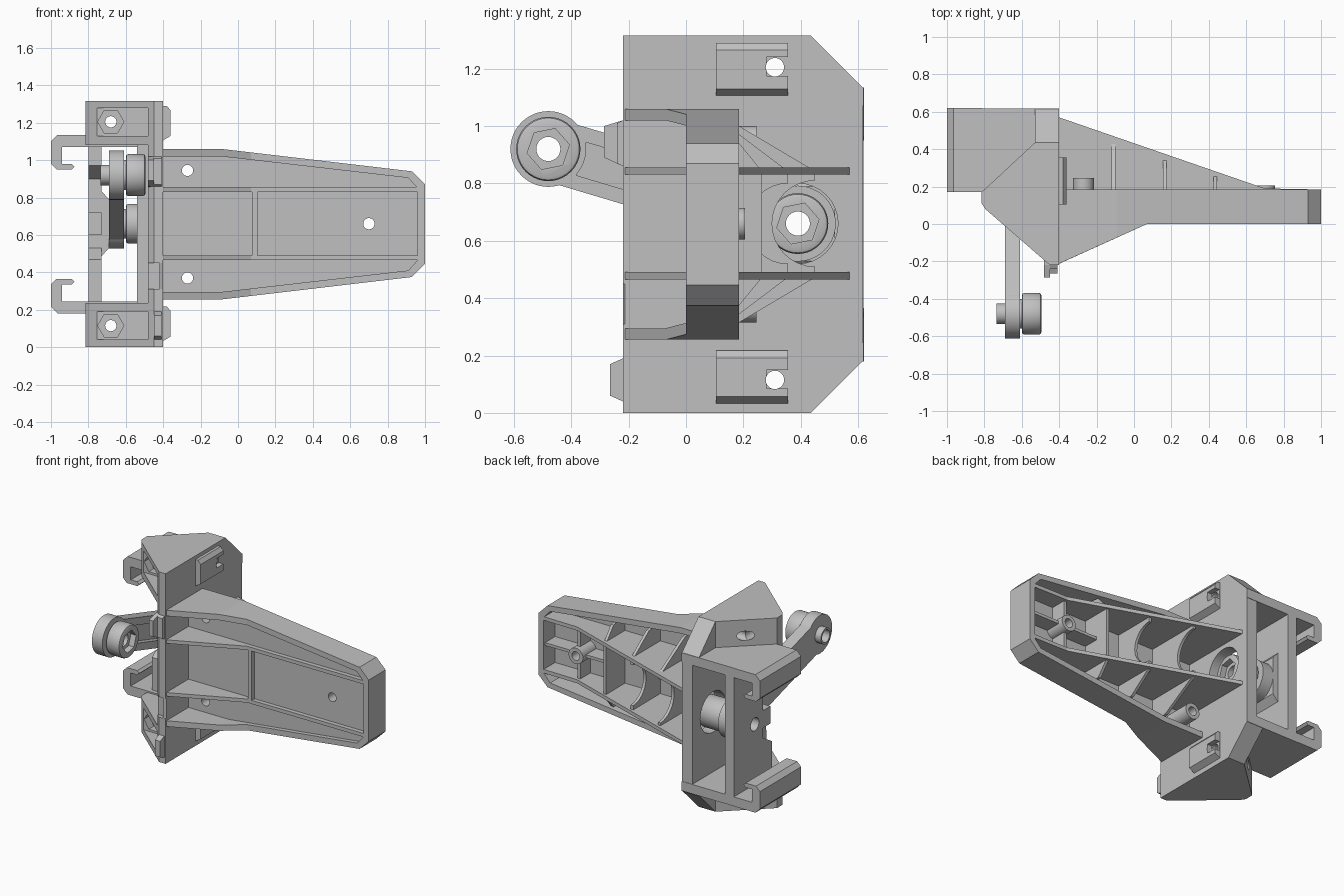
import bpy, bmesh
from math import cos, sin, pi, atan2, radians

if "Cube" in bpy.data.objects:
    bpy.data.objects.remove(bpy.data.objects["Cube"])

grey = bpy.data.materials.new("plain_grey")
grey.use_nodes = True
grey.diffuse_color = (0.53, 0.53, 0.53, 1)
grey.node_tree.nodes["Principled BSDF"].inputs["Base Color"].default_value = (0.53, 0.53, 0.53, 1)

MID = 0.6575  # mirror height


def prism(name, pts, a, b, axis):
    """Extrude a 2D outline from a to b along one axis."""
    place = {"x": lambda p, t: (t, p[0], p[1]),
             "y": lambda p, t: (p[0], t, p[1]),
             "z": lambda p, t: (p[0], p[1], t)}[axis]
    bm = bmesh.new()
    lo = [bm.verts.new(place(p, a)) for p in pts]
    hi = [bm.verts.new(place(p, b)) for p in pts]
    bm.faces.new(lo)
    bm.faces.new(hi)
    for i in range(len(pts)):
        j = (i + 1) % len(pts)
        bm.faces.new((lo[i], lo[j], hi[j], hi[i]))
    bmesh.ops.recalc_face_normals(bm, faces=bm.faces)
    mesh = bpy.data.meshes.new(name)
    bm.to_mesh(mesh)
    bm.free()
    mesh.materials.append(grey)
    ob = bpy.data.objects.new(name, mesh)
    bpy.context.collection.objects.link(ob)
    return ob


def cyl(name, c, r, a, b, axis, n=32, turn=0.0):
    ring = [(c[0] + r * cos(turn + 2 * pi * i / n), c[1] + r * sin(turn + 2 * pi * i / n))
            for i in range(n)]
    return prism(name, ring, a, b, axis)


def box(name, x, y, z):
    return prism(name, [(x[0], y[0]), (x[1], y[0]), (x[1], y[1]), (x[0], y[1])], z[0], z[1], "z")


def activate(ob):
    bpy.ops.object.select_all(action="DESELECT")
    ob.select_set(True)
    bpy.context.view_layer.objects.active = ob


def boolean(ob, others, operation):
    activate(ob)
    for c in others:
        mod = ob.modifiers.new("boolean", "BOOLEAN")
        mod.operation, mod.solver, mod.object = operation, "EXACT", c
        bpy.ops.object.modifier_apply(modifier=mod.name)
        bpy.data.objects.remove(c)
    return ob


def cut(ob, *cutters):
    return boolean(ob, cutters, "DIFFERENCE")


def smooth(ob):
    activate(ob)
    bpy.ops.object.shade_smooth_by_angle(angle=radians(30))
    return ob


def flip(pts):
    return [(p[0], 2 * MID - p[1]) for p in pts]


def both(pts):
    return (("upper", pts), ("lower", flip(pts)))


PIVOT, WHEEL = (0.39, 0.66), (-0.48, 0.92)
front_slope = [(-0.95, 0.21), (-0.45, -0.22), (-0.45, -0.5), (-0.95, -0.5)]

# Side plate of the carriage
half = [(-0.22, 1.315), (0.435, 1.315), (0.615, 1.135)]
plate = prism("side_plate", half + flip(half)[::-1], -0.48, -0.4, "x")
cut(plate, prism("c", front_slope, -0.1, 1.5, "z"),
    cyl("c", PIVOT, 0.14, -0.6, -0.3, "x"),
    box("c", (-0.5, -0.3), (-0.3, -0.19), (0.31, 0.45)))
smooth(plate)
box("inner_web", (-0.54, -0.47), (0.0, 0.22), (0.2, 1.1))

# End caps with a triangular pocket, hex nut seat and screw holes
cap_outline = [(-0.815, 0.17), (-0.53, 0.435), (-0.4, 0.435), (-0.4, -0.2),
               (-0.45, -0.22), (-0.795, 0.08), (-0.815, 0.11)]
pocket = [(-0.76, 0.045), (-0.48, 0.045), (-0.48, -0.4), (-0.76, -0.4)]
wedge = [(0.3, 1.08), (0.3, 1.315), (0.435, 1.315), (0.615, 1.135), (0.615, 1.08)]
pad = [(-0.41, 1.1), (-0.36, 1.13), (-0.36, 1.265), (-0.38, 1.29), (-0.41, 1.29)]
for side, lo, hi, z in (("upper", 1.08, 1.315, 1.205), ("lower", 0, 0.235, 0.115)):
    cap = prism(side + "_cap", cap_outline, lo, hi, "z")
    cut(cap, prism("c", pocket, z - 0.075, z + 0.075, "z"),
        cyl("c", (-0.68, z), 0.07, 0, 0.1, "y", 6),
        cyl("c", (-0.68, z), 0.03, -0.3, 0.7, "y"))
    w = prism(side + "_wedge", dict(both(wedge))[side], -0.53, -0.4, "x")
    shift = 0 if side == "upper" else -1.073
    rail = prism(side + "_rail", [(p[0], p[1] + shift) for p in pad], 0.105, 0.355, "y")
    # Clip slot open toward the back
    cut(rail, box("c", (-0.395, -0.3), (0.28, 0.4), (z - 0.03, z + 0.035)))
    for part in (cap, w, plate, rail):
        cut(part, cyl("c", (0.31, z), 0.032, -0.9, -0.3, "x"))

# Back frame: end walls, hooks and notched outer wall
hook = [(-0.81, 1.135), (-0.965, 1.135), (-1, 1.1), (-1, 0.98), (-0.97, 0.95), (-0.89, 0.95),
        (-0.875, 0.965), (-0.89, 0.98), (-0.94, 0.98), (-0.94, 1.07), (-0.81, 1.07)]
for side, pts in both(hook):
    prism(side + "_hook", pts, 0.17, 0.62, "y")
for side, pts in both([(-0.815, 1.07), (-0.4, 1.07), (-0.4, 1.135), (-0.815, 1.135)]):
    prism(side + "_frame_wall", pts, 0.17, 0.618, "y")
outer_wall = prism("outer_wall", [(0.618, 0.2), (0.618, 1.1), (0.2, 1.1), (0.2, 0.97), (0.3, 0.9),
                                  (0.3, 0.72), (0.22, 0.72), (0.22, 0.6), (0.3, 0.6), (0.3, 0.53),
                                  (0.2, 0.47), (0.2, 0.2)], -0.8, -0.73, "x")
seat = prism("pivot_seat", [(-0.735, 0.48), (-0.69, 0.53), (-0.69, 0.79), (-0.735, 0.84)],
             0.3, 0.52, "y")
for part in (outer_wall, seat):
    cut(part, cyl("c", PIVOT, 0.045, -1, 0, "x"))

# Small front tabs
prism("upper_tab", [(-0.24, 0.87), (-0.24, 1.01), (-0.22, 1.02), (-0.15, 1.02), (-0.15, 0.85),
                    (-0.22, 0.86)], -0.48, -0.41, "x")
prism("upper_tab_lip", [(-0.285, 0.89), (-0.285, 1.0), (-0.22, 1.02), (-0.22, 0.86)],
      -0.48, -0.45, "x")
prism("lower_tab", [(-0.265, 0.06), (-0.265, 0.17), (-0.22, 0.19), (-0.15, 0.19), (-0.15, 0.04),
                    (-0.22, 0.04)], -0.45, -0.41, "x")

# Long arm: outer flange ring, trimmed on the front
outer = [(-0.42, 1.06), (-0.09, 1.06), (0.93, 0.94), (1.0, 0.87)]
inner = [(-0.4, 1.02), (-0.09, 1.02), (0.91, 0.905), (0.96, 0.85)]
flange = prism("arm_flange", outer + flip(outer)[::-1], -0.22, 0.185, "y")
cut(flange, prism("c", inner + flip(inner)[::-1], -0.5, 0.5, "y"),
    prism("c", [(-0.5, -0.257), (0.07, 0), (1.2, 0), (1.2, -0.5), (-0.5, -0.5)], 0, 1.5, "z"))

# Web of the arm with screw holes
mid_line = [(-0.41, 1.04), (-0.09, 1.04), (0.92, 0.925), (0.975, 0.86)]
web = prism("arm_web", mid_line + flip(mid_line)[::-1], 0.03, 0.06, "y")
bosses = [((-0.27, 0.945), 0.055, 0.245), ((-0.27, 0.37), 0.055, 0.245), ((0.7, 0.66), 0.055, 0.205)]
for c, r, top in bosses:
    cut(web, cyl("c", c, 0.03, -1, 1, "y"))
    smooth(cut(cyl("screw_boss", c, r, 0.05, top, "y"), cyl("c", c, 0.03, -1, 1, "y")))

# Tapered long ribs and front divider
for z in (0.478, 0.843):
    prism("long_rib", [(-0.41, -0.217), (0.07, 0), (0.97, 0), (0.97, 0.185), (0.7, 0.19), (-0.4, 0.57)],
          z - 0.0125, z + 0.0125, "z")
box("front_divider", (0.075, 0.105), (0.0, 0.04), (0.48, 0.84))

# Cross ribs with scooped centres and sloping outer gussets
for x, top, scoop in ((-0.11, 0.45, 0.15), (0.165, 0.355, 0.14), (0.435, 0.265, 0)):
    flange_z = 1.02 - max(0, x + 0.09) * 0.113
    g = [(0.05, 0.843), (top, 0.843), (0.185, flange_z - 0.02), (0.05, flange_z)]
    for side, pts in both(g):
        prism(side + "_gusset", pts, x - 0.01, x + 0.01, "x")
    rib = box("cross_rib", (x - 0.01, x + 0.01), (0.05, top), (0.48, 0.84))
    if scoop:
        smooth(cut(rib, cyl("c", (top, 0.66), scoop, x - 0.1, x + 0.1, "x")))
for z in ((0.48, 0.61), (0.71, 0.84)):
    box("boss_rib", (0.69, 0.71), (0.05, 0.17), z)
for x in ((0.44, 0.65), (0.75, 0.97)):
    box("boss_spine", x, (0.05, 0.17), (0.65, 0.67))

# Swing arm: straight link with a recessed side and round ends
a = atan2(PIVOT[1] - WHEEL[1], PIVOT[0] - WHEEL[0])


def strip(width, start, end):
    """Rectangle along the line from wheel to pivot."""
    return [(WHEEL[0] + d * cos(a) - s * width * sin(a), WHEEL[1] + d * sin(a) + s * width * cos(a))
            for d, s in ((start, -1), (end, -1), (end, 1), (start, 1))]


link = prism("swing_arm", strip(0.11, 0, 0.9), -0.69, -0.61, "x")
cut(link, prism("c", strip(0.06, 0.12, 0.76), -0.65, -0.5, "x"))
boolean(link, [cyl("wheel_end", WHEEL, 0.132, -0.69, -0.61, "x", 48),
               cyl("pivot_end", PIVOT, 0.132, -0.69, -0.61, "x", 48)], "UNION")
cut(link, *[cyl("c", c, 0.042, -1, 0, "x") for c in (PIVOT, WHEEL)])
smooth(link)

# Wheel and pivot rollers with hex sockets
for name, c, r, end in (("wheel", WHEEL, 0.112, -0.495), ("pivot_hub", PIVOT, 0.106, -0.43)):
    roller = cyl(name, c, r, -0.6, end, "x", 40)
    bev = roller.modifiers.new("bevel", "BEVEL")
    bev.width, bev.segments, bev.limit_method = 0.014, 2, "ANGLE"
    activate(roller)
    bpy.ops.object.modifier_apply(modifier="bevel")
    cut(roller, cyl("c", c, 0.075, end - 0.04, 0, "x", 6, 0.2), cyl("c", c, 0.042, -1, 0, "x"))
    smooth(roller)
    smooth(cut(cyl(name + "_spacer", c, 0.08, -0.62, -0.59, "x"), cyl("c", c, 0.042, -1, 0, "x")))
smooth(cut(cyl("axle_end", WHEEL, 0.055, -0.735, -0.68, "x"), cyl("c", WHEEL, 0.042, -1, 0, "x")))
